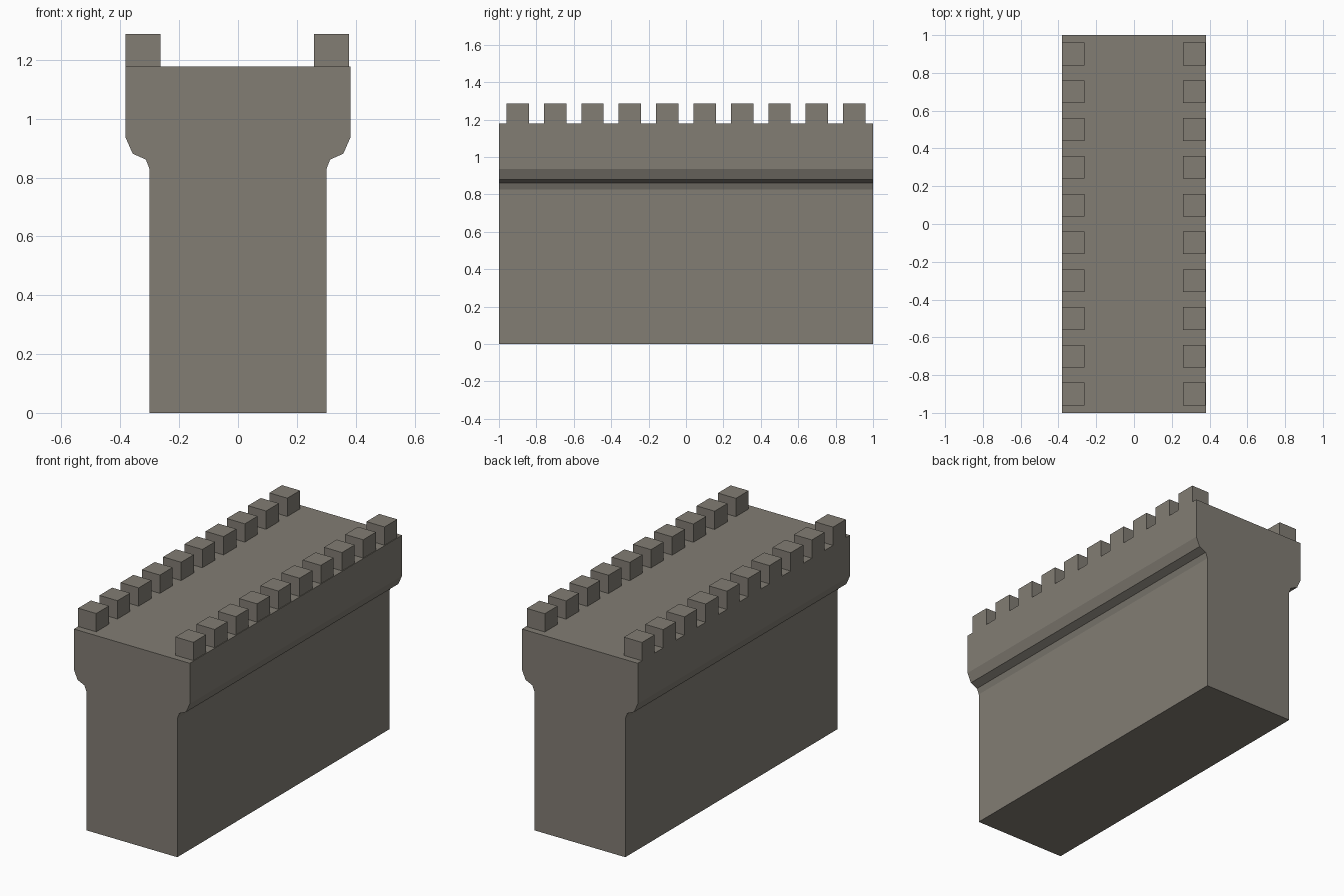
import bpy, bmesh

if "Cube" in bpy.data.objects:
    bpy.data.objects.remove(bpy.data.objects["Cube"])

stone = bpy.data.materials.new("warm grey stone")
stone.diffuse_color = (0.223, 0.205, 0.174, 1)
stone.use_nodes = True
stone.node_tree.nodes["Principled BSDF"].inputs["Base Color"].default_value = stone.diffuse_color

WALL_TOP, MERLON_TOP = 1.178, 1.287


def finish(bm, name):
    bmesh.ops.recalc_face_normals(bm, faces=bm.faces)
    mesh = bpy.data.meshes.new(name)
    bm.to_mesh(mesh)
    bm.free()
    mesh.materials.append(stone)
    obj = bpy.data.objects.new(name, mesh)
    bpy.context.collection.objects.link(obj)
    return obj


# Wall: half profile mirrored across x, swept along y
half = [(0.30, 0), (0.30, 0.827), (0.313, 0.861), (0.358, 0.881),
        (0.382, 0.936), (0.382, WALL_TOP)]
outline = half + [(-x, z) for x, z in reversed(half)]
bm = bmesh.new()
end = bm.faces.new([bm.verts.new((x, -1, z)) for x, z in outline])
swept = bmesh.ops.extrude_face_region(bm, geom=[end], use_keep_orig=True)
moved = [g for g in swept["geom"] if isinstance(g, bmesh.types.BMVert)]
bmesh.ops.translate(bm, verts=moved, vec=(0, 2, 0))
finish(bm, "wall")


# Battlements: a row of ten merlons on each edge
def merlon_row(name, x0, x1):
    bm = bmesh.new()
    for i in range(10):
        box = bmesh.ops.create_cube(bm, size=1)["verts"]
        bmesh.ops.scale(bm, verts=box, vec=(x1 - x0, 0.12, MERLON_TOP - WALL_TOP))
        bmesh.ops.translate(bm, verts=box, vec=(
            (x0 + x1) / 2, -0.9 + 0.2 * i, (WALL_TOP + MERLON_TOP) / 2))
    finish(bm, name)


merlon_row("left_merlons", -0.382, -0.263)
merlon_row("right_merlons", 0.259, 0.378)
